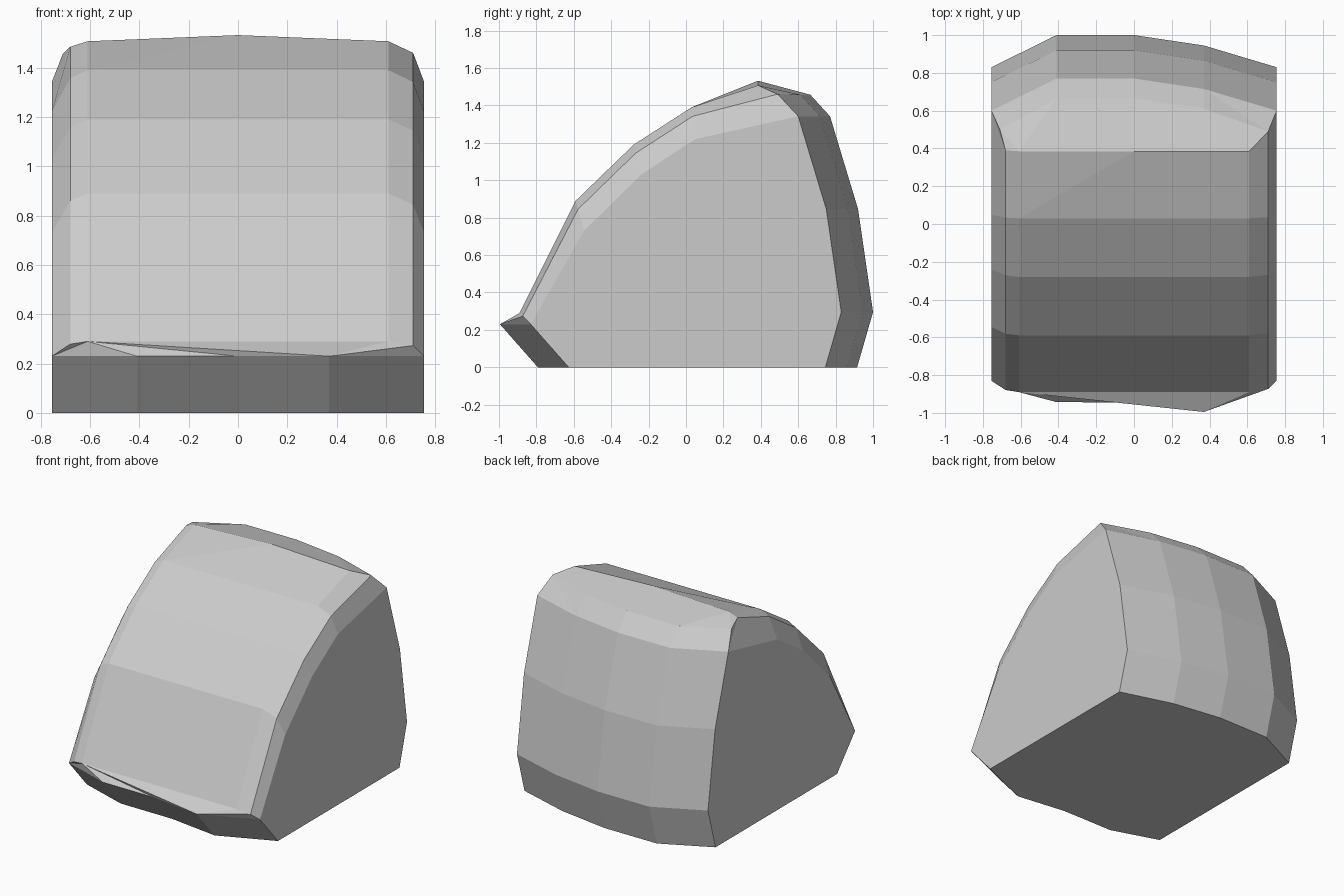
import bpy, bmesh

if "Cube" in bpy.data.objects:
    bpy.data.objects.remove(bpy.data.objects["Cube"])

W = 0.755  # half width
bm = bmesh.new()
cache = {}


def vert(x, y, z):
    key = (round(x, 3), round(y, 3), round(z, 3))
    if key not in cache:
        cache[key] = bm.verts.new(key)
    return cache[key]


def face(points):
    unique = list(dict.fromkeys(points))
    if len(unique) > 2 and not bm.faces.get(unique):
        bm.faces.new(unique)


def strip(a, b):
    """Join two left-to-right rows whose column counts may differ."""
    i = j = 0
    while i < len(a) - 1 or j < len(b) - 1:
        xa = a[i + 1].co.x if i < len(a) - 1 else 9
        xb = b[j + 1].co.x if j < len(b) - 1 else 9
        ni, nj = i + (xa <= xb + 0.001), j + (xb <= xa + 0.001)
        face([a[i], a[ni], b[nj], b[j]])
        i, j = ni, nj


# Wavy front and rounded back columns
cols = (-W, -0.41, 0, 0.37, W)
lip_y = (-0.83, -0.943, -0.945, -0.995, -0.83)
back_y = (0.83, 1.0, 1.0, 0.945, 0.83)


def wavy_row(ys, dy, z):
    return [vert(x, y + dy, z) for x, y in zip(cols, ys)]


def shell_row(mid, side):
    """Front shell row with uneven bevels at the two sides."""
    row = []
    for x, t in ((-W, 1), (-0.68, 0.19), (-0.61, 0), (0.61, 0), (0.71, 0.28), (W, 1)):
        row.append(vert(x, *(m + (s - m) * t for m, s in zip(mid, side))))
    return row


# Undercut lip
rows = [wavy_row(lip_y, 0.203, 0), wavy_row(lip_y, 0, 0.23)]

# Curved front shell
rows += [shell_row((-0.89, 0.29), (-0.83, 0.23)),
         shell_row((-0.59, 0.89), (-0.545, 0.73)),
         shell_row((-0.28, 1.19), (-0.24, 1.03)),
         shell_row((0.03, 1.39), (0.05, 1.22))]

# Top ridge and the bevel behind it
end_l, end_r = vert(-W, 0.6, 1.342), vert(W, 0.6, 1.342)
knee_l, knee_r = vert(-0.71, 0.5, 1.457), vert(0.71, 0.49, 1.46)
rows.append([end_l, vert(-0.68, 0.39, 1.485), vert(-0.61, 0.385, 1.507), vert(0, 0.385, 1.532),
             vert(0.61, 0.385, 1.507), knee_r, end_r])
rows.append([end_l, knee_l] + [vert(x, y - 0.335, 1.457) for x, y in
                               list(zip(cols, back_y))[1:-1]] + [knee_r, end_r])

# Bulging back
for dy, z in ((-0.23, 1.342), (-0.08, 0.845), (0, 0.295), (-0.085, 0)):
    rows.append(wavy_row(back_y, dy, z))

for a, b in zip(rows, rows[1:]):
    strip(a, b)

# Flat side panels and base
face([r[0] for r in rows])
face([r[-1] for r in rows])
face(rows[0] + rows[-1][::-1])

bmesh.ops.recalc_face_normals(bm, faces=bm.faces)
mesh = bpy.data.meshes.new("rounded_block")
bm.to_mesh(mesh)
bm.free()
block = bpy.data.objects.new("rounded_block", mesh)
bpy.context.collection.objects.link(block)

grey = bpy.data.materials.new("light_grey")
grey.diffuse_color = (0.6, 0.6, 0.6, 1)
grey.use_nodes = True
grey.node_tree.nodes["Principled BSDF"].inputs["Base Color"].default_value = grey.diffuse_color
mesh.materials.append(grey)
